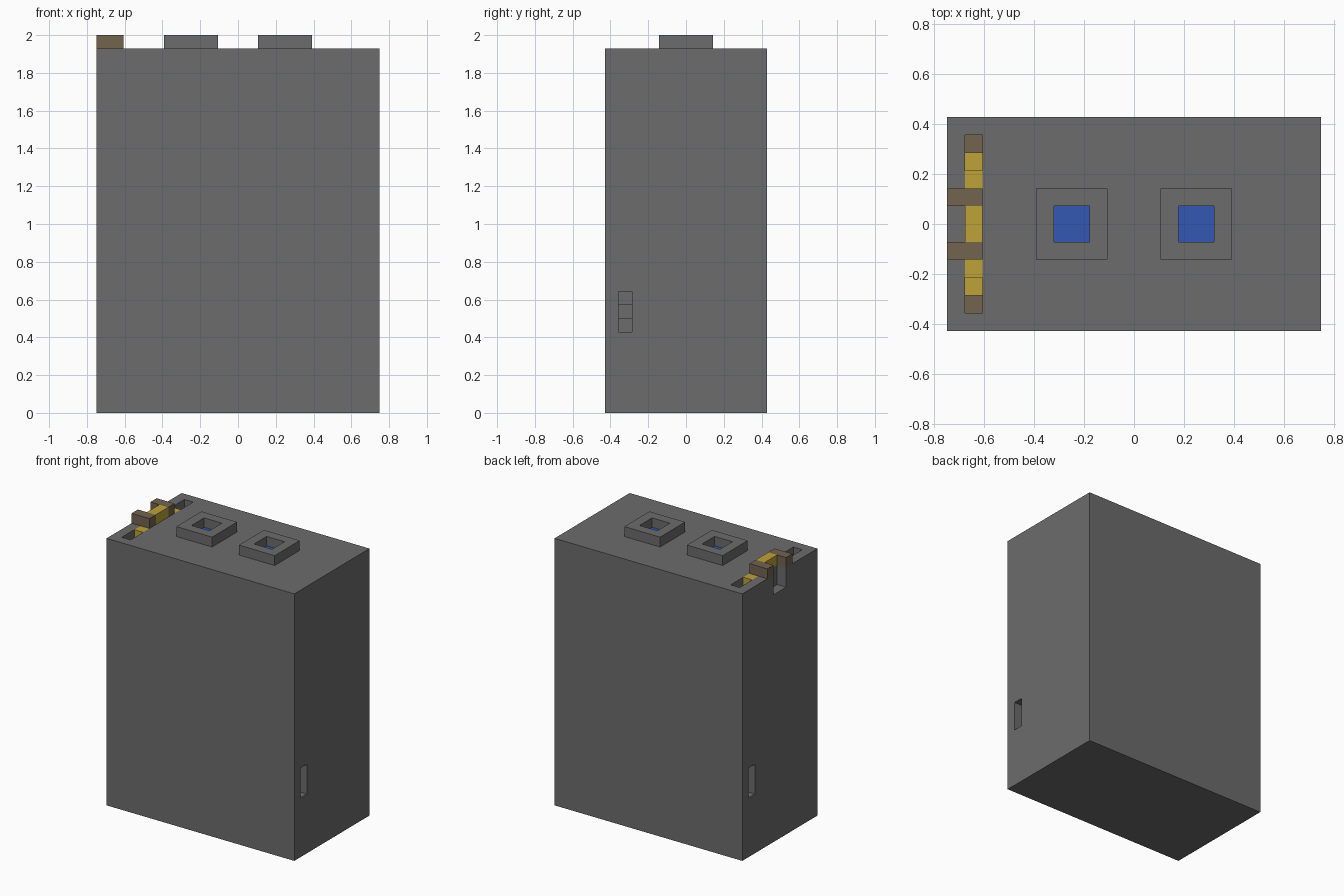
import bpy
from mathutils import Vector

old = bpy.data.objects.get("Cube")
if old:
    bpy.data.objects.remove(old, do_unlink=True)

# One grid cell; the casing is W x D x H cells
U = 1 / 14
W, D, H = 21, 12, 27


def material(name, rgb):
    m = bpy.data.materials.new(name)
    m.use_nodes = True
    m.diffuse_color = (*rgb, 1)
    m.node_tree.nodes["Principled BSDF"].inputs["Base Color"].default_value = (*rgb, 1)
    return m


GRAY = material("casing gray", (0.15, 0.15, 0.15))
BROWN = material("latch brown", (0.17, 0.125, 0.078))
GOLD = material("brass gold", (0.51, 0.36, 0.04))
BLUE = material("contact blue", (0.033, 0.095, 0.45))


def box(name, lo, hi, mat):
    """Box between two corners given in grid cells."""
    lo, hi = Vector(lo), Vector(hi)
    shift = Vector((W / 2, D / 2, 0))
    bpy.ops.mesh.primitive_cube_add(size=1)
    ob = bpy.context.object
    ob.name = ob.data.name = name
    for v in ob.data.vertices:
        v.co = (Vector([lo[i] if v.co[i] < 0 else hi[i] for i in range(3)]) - shift) * U
    ob.data.materials.append(mat)
    return ob


def cut(target, lo, hi):
    """Subtract a box from the target."""
    cutter = box("cutter", lo, hi, GRAY)
    cutter.hide_render = True
    mod = target.modifiers.new("cut", "BOOLEAN")
    mod.operation, mod.solver, mod.object = "DIFFERENCE", "EXACT", cutter
    bpy.context.view_layer.objects.active = target
    bpy.ops.object.modifier_apply(modifier=mod.name)
    bpy.data.objects.remove(cutter, do_unlink=True)


# Casing
casing = box("casing", (0, 0, 0), (W, D, H), GRAY)

# Side slots with a deeper middle, one on each narrow side
for z0, z1, depth in ((6, 9, 1), (7, 8, 2)):
    cut(casing, (W - depth, 1, z0), (W + 1, 2, z1))
    cut(casing, (-1, D - 2, z0), (depth, D - 1, z1))

# Notch behind the latch
cut(casing, (-1, 5, H - 2), (1, 7, H + 1))

# Raised square sockets with contacts
for side, x in (("right", 5), ("left", 12)):
    socket = box(side + "_socket", (x, 4, H), (x + 4, 8, H + 1), GRAY)
    cut(socket, (x + 1, 5, H - 1), (x + 3, 7, H + 2))
    box(side + "_contact", (x + 1, 5, H - 0.05), (x + 3, 7, H + 0.05), BLUE)

# Stepped latch arch, mirrored front to back
box("latch_crown", (1, 5, H), (2, 7, H + 1), GOLD)
for side in ("front", "back"):
    def span(a, b):
        return (a, b) if side == "front" else (D - b, D - a)

    a, b = span(1, 4)
    cut(casing, (1, a, H - 3), (2, b, H + 1))
    for part, y, top, mat in (("latch_foot", 1, H - 2, BROWN),
                              ("latch_low_step", 2, H - 1, GOLD),
                              ("latch_high_step", 3, H, GOLD)):
        a, b = span(y, y + 1)
        box(side + "_" + part, (1, a, H - 3), (2, b, top), mat)
    a, b = span(4, 5)
    box(side + "_latch_bracket", (0, a, H), (2, b, H + 1), BROWN)
